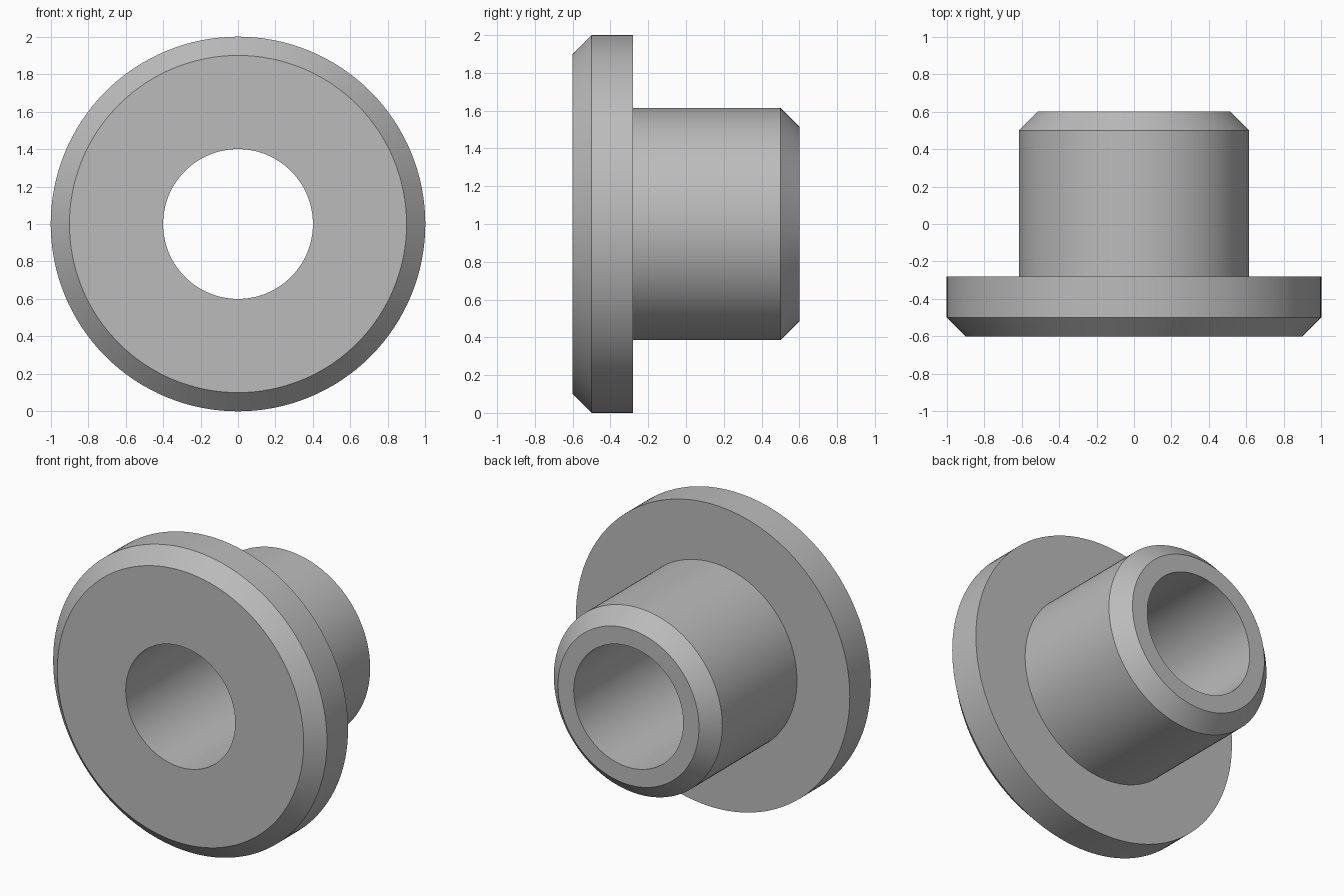
import bpy
import bmesh
import math
from mathutils import Matrix, Vector

cube = bpy.data.objects.get("Cube")
if cube:
    bpy.data.objects.remove(cube, do_unlink=True)

SEGMENTS = 128

# Plain grey material
grey = bpy.data.materials.new("plain grey")
grey.use_nodes = True
colour = (0.5, 0.5, 0.5, 1.0)
grey.diffuse_color = colour
grey.node_tree.nodes["Principled BSDF"].inputs["Base Color"].default_value = colour

# Half section as (radius, y): bore, chamfered flange, chamfered barrel
section = [
    (0.40, -0.60), (0.90, -0.60), (1.00, -0.50), (1.00, -0.28),
    (0.615, -0.28), (0.615, 0.50), (0.515, 0.60), (0.40, 0.60),
]

# Revolve the section around the horizontal bore axis
bm = bmesh.new()
rings = []
for i in range(SEGMENTS):
    turn = Matrix.Rotation(math.tau * i / SEGMENTS, 3, 'Y')
    rings.append([bm.verts.new(turn @ Vector((r, y, 0))) for r, y in section])
for i, ring in enumerate(rings):
    following = rings[(i + 1) % SEGMENTS]
    for j in range(len(section)):
        k = (j + 1) % len(section)
        bm.faces.new((ring[j], ring[k], following[k], following[j]))
bmesh.ops.recalc_face_normals(bm, faces=bm.faces)

mesh = bpy.data.meshes.new("flanged_bushing")
bm.to_mesh(mesh)
bm.free()
mesh.materials.append(grey)

bushing = bpy.data.objects.new("flanged_bushing", mesh)
bushing.location.z = 1.0
bpy.context.collection.objects.link(bushing)

# Smooth round walls, crisp rims
bpy.ops.object.select_all(action='DESELECT')
bushing.select_set(True)
bpy.context.view_layer.objects.active = bushing
bpy.ops.object.shade_smooth_by_angle(angle=math.radians(30))
